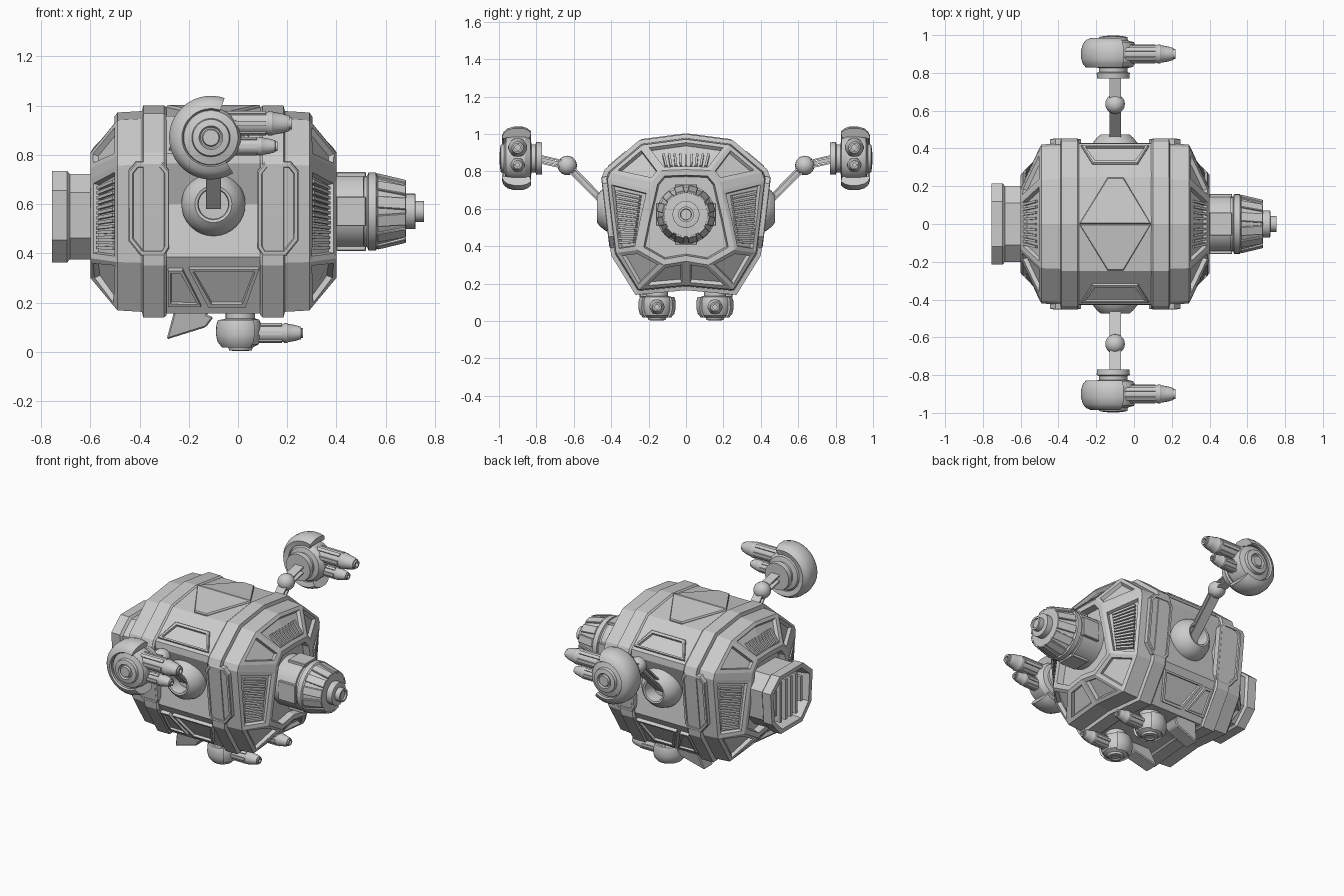
import bpy, bmesh
from math import sin, cos, radians, pi
from mathutils import Vector as V

if "Cube" in bpy.data.objects:
    bpy.data.objects.remove(bpy.data.objects["Cube"])

CX = -0.1                       # hull centre along x
MID = V((CX, 0, 0.57))


def finish(name, bm, mirror=False, smooth=False, bevel=0):
    bmesh.ops.remove_doubles(bm, verts=bm.verts, dist=1e-5)
    bmesh.ops.recalc_face_normals(bm, faces=bm.faces)
    me = bpy.data.meshes.new(name)
    bm.to_mesh(me)
    bm.free()
    ob = bpy.data.objects.new(name, me)
    bpy.context.collection.objects.link(ob)
    if bevel:
        m = ob.modifiers.new("bevel", 'BEVEL')
        m.width, m.segments, m.limit_method = bevel, 1, 'ANGLE'
    if mirror:
        m = ob.modifiers.new("mirror", 'MIRROR')
        m.use_axis = (False, True, False)
        m.use_mirror_merge = False
    if smooth:
        bpy.ops.object.select_all(action='DESELECT')
        ob.select_set(True)
        bpy.context.view_layer.objects.active = ob
        bpy.ops.object.shade_smooth_by_angle(angle=radians(28))
    return ob


def skin(bm, rings, closed=True, wrap=False, caps=True):
    vs = [[bm.verts.new(p) for p in r] for r in rings]
    n, grid = len(vs[0]), []
    for i in range(len(vs) if wrap else len(vs) - 1):
        a, b = vs[i], vs[(i + 1) % len(vs)]
        grid.append([bm.faces.new((a[j], a[(j + 1) % n], b[(j + 1) % n], b[j]))
                     for j in range(n if closed else n - 1)])
    ends = [bm.faces.new(vs[0]), bm.faces.new(vs[-1])] if caps and not wrap else []
    return grid, ends


def lathe(name, prof, axis, o, seg=32, arc=None, mirror=False):
    """prof: (radius, position along axis); arc makes a capped partial turn."""
    a0, a1 = arc or (0, 360)
    rings = []
    for k in range(seg + 1 if arc else seg):
        a = radians(a0 + (a1 - a0) * k / seg)
        c, s = cos(a), sin(a)
        rings.append([{'X': (h, o[1] + r * c, o[2] + r * s),
                       'Y': (o[0] + r * c, h, o[2] + r * s),
                       'Z': (o[0] + r * c, o[1] + r * s, h)}[axis] for r, h in prof])
    bm = bmesh.new()
    skin(bm, rings, closed=bool(arc), wrap=not arc)
    return finish(name, bm, mirror, True)


def struts(name, items, mirror=False, bevel=0):
    """Boxes from p to q with width w along 'side' and height h."""
    bm = bmesh.new()
    for p, q, side, w, h in items:
        p, q = V(p), V(q)
        d = (q - p).normalized()
        u = d.cross(V(side)).normalized()
        s = u.cross(d) * w / 2
        u = u * h / 2
        skin(bm, [[e + s + u, e - s + u, e - s - u, e + s - u] for e in (p, q)])
    return finish(name, bm, mirror, bevel=bevel)


def panel(name, pts, t=0.01, rim=0.015, sink=0.012, mirror=True):
    """Raised plate on the hull with an optional sunken centre."""
    pts = [V(p) for p in pts]
    n = (pts[1] - pts[0]).cross(pts[2] - pts[1]).normalized()
    c = sum(pts, V()) / len(pts)
    if n.dot(c - MID) < 0:
        n = -n
    bm = bmesh.new()
    top = [p + n * t + (c - p).normalized() * 0.006 for p in pts]
    _, ends = skin(bm, [[p - n * 0.03 for p in pts], pts, top])
    bmesh.ops.recalc_face_normals(bm, faces=bm.faces)
    if rim:
        bmesh.ops.inset_region(bm, faces=[ends[1]], thickness=rim)
        bmesh.ops.inset_region(bm, faces=[ends[1]], thickness=0.004, depth=-sink)
    return finish(name, bm, mirror)


# Hull cross-sections (half outlines, y and z, from top ridge to keel)
FULL = [(0, 1), (.25, .967), (.435, .81), (.45, .77), (.425, .55), (.40, .35), (.27, .14), (0, .165)]
CORE = [(0, .993), (.25, .957), (.425, .805), (.43, .765), (.365, .6), (.395, .385), (.262, .155), (0, .175)]
TIP = [(0, .81), (.13, .805), (.18, .745), (.19, .70), (.225, .55), (.26, .38), (.12, .30), (0, .32)]


def shrink(half, k):
    return [(y * k, .57 + (z - .57) * k) for y, z in half]


def ring(half, x):
    return [V((x, y, z)) for y, z in half] + [V((x, -y, z)) for y, z in half[-2:0:-1]]


def on(i, x, u):
    """Point on hull strip i at fraction u."""
    a, b = FULL[i], FULL[i + 1]
    return (x, a[0] + (b[0] - a[0]) * u, a[1] + (b[1] - a[1]) * u)


# Main hull with recessed chamfer panels and end recesses
B1, B2 = shrink(FULL, .935), shrink(FULL, .95)
bm = bmesh.new()
grid, ends = skin(bm, [ring(p, CX + h) for h, p in [
    (-.5, TIP), (-.39, B1), (-.28, B2), (-.279, CORE), (.279, CORE), (.28, B2), (.39, B1), (.5, TIP)]])
bmesh.ops.recalc_face_normals(bm, faces=bm.faces)
for strip in (grid[0], grid[-1]):
    for g in ([0, 13], [1], [12], [3, 4], [9, 10], [5], [8], [6], [7]):
        fs = [strip[j] for j in g]
        bmesh.ops.inset_region(bm, faces=fs, thickness=.022, use_even_offset=True)
        bmesh.ops.inset_region(bm, faces=fs, thickness=.006, depth=-.022, use_even_offset=True)
for f in ends:
    bmesh.ops.inset_region(bm, faces=[f], thickness=.03, use_even_offset=True)
    bmesh.ops.inset_region(bm, faces=[f], thickness=.008, depth=-.04, use_even_offset=True)
finish("hull", bm)

# Raised ribs around the hull
for e, n in ((-1, "rear"), (1, "front")):
    bm = bmesh.new()
    skin(bm, [ring(p, CX + e * h) for h, p in
              [(.19, shrink(FULL, .98)), (.2, FULL), (.285, FULL), (.29, shrink(FULL, .955))]])
    finish(n + "_rib", bm)

    # Louvres on the end chamfers
    X1, X0 = CX + e * .39, CX + e * .5
    P = lambda h, i, x: V((x - e * .012, h[i][0], h[i][1]))
    sl = []
    for k in range(13):
        t = .14 + .72 * k / 12
        a = P(B1, 3, X1).lerp(P(B1, 5, X1), t)
        b = P(TIP, 3, X0).lerp(P(TIP, 5, X0), t)
        sl.append((a.lerp(b, .2), a.lerp(b, .8), (0, 0, 1), .013, .022))
    struts(n + "_side_louvres", sl, True)
    sl = []
    for k in range(9):
        y = -.11 + .0275 * k
        a, b = V((X1, y * 1.15, .91)), V((X0, y * .9, .80))
        sl.append((a.lerp(b, .2), a.lerp(b, .8), (0, 1, 0), .012, .025))
    struts(n + "_top_louvres", sl)

    # Rounded side plates
    x0, x1 = CX + e * .18, CX + e * .345
    panel(n + "_side_plate", [on(3, x0 + e * .03, .0), on(3, x1 - e * .03, .0), on(3, x1, .16), on(4, x1, .5),
                              on(4, x1 - e * .05, .8), on(4, x0 + e * .02, .8), on(4, x0, .65), on(3, x0, .16)],
          .004, .014, .008)

# Surface plates: roof hexagon, shoulder and lower side
panel("roof_plate", [(-.29, 0, .998), (-.14, .245, .966), (-.055, .245, .966), (.09, 0, .998)], .006, 0)
panel("shoulder_panel", [on(1, -.22, .38), on(1, .02, .38), on(1, .08, .9), on(1, -.28, .9)], .004, .018, .014)
panel("lower_panel", [on(5, -.2, .08), on(5, .085, .08), on(5, .03, .82), on(5, -.12, .82)], .0, .014, .014)
panel("lower_panel_small", [on(5, -.285, .1), on(5, -.225, .1), on(5, -.15, .8), on(5, -.285, .8)], .0, .012, .012)

# Nose engine
Z = .57
lathe("engine", [(0, .33), (.155, .33), (.155, .51), (.145, .512), (.145, .525), (.158, .53), (.158, .56), (.148, .568),
                 (.118, .68), (.072, .682), (.072, .72), (.065, .722), (.042, .722), (.042, .755), (.03, .755),
                 (.028, .745), (0, .745)], 'X', (0, 0, Z))
fins, plates = [], []
for k in range(12):
    a = 2 * pi * (k + .5) / 12
    d, s = V((0, cos(a), sin(a))), (0, -sin(a), cos(a))
    fins.append((V((.565, 0, Z)) + d * .148, V((.682, 0, Z)) + d * .119, s, .05, .014))
    if k % 3 == 0:
        a -= pi / 12
        d, s = V((0, cos(a), sin(a))), (0, -sin(a), cos(a))
        plates.append((V((.40, 0, Z)) + d * .15, V((.52, 0, Z)) + d * .15, s, .12, .02))
struts("engine_fins", fins, bevel=.003)
struts("engine_plates", plates, bevel=.003)

# Rear exhaust box with slats
NOZ = [(0, .735), (.12, .735), (.215, .655), (.2, .455), (.11, .362), (0, .362)]
bm = bmesh.new()
skin(bm, [ring([(y * k, .55 + (z - .55) * k) for y, z in NOZ], x) for x, k in
          [(-.54, .93), (-.683, .93), (-.695, 1), (-.755, 1), (-.755, .86), (-.66, .8)]])
finish("exhaust", bm)
struts("exhaust_slats", [((-.70, y, .42 if abs(y) < .1 else .48), (-.70, y, .68 if abs(y) < .1 else .64),
                          (0, 1, 0), .02, .07) for y in (-.13, -.078, -.026, .026, .078, .13)])

# Arms: socket, twin rails, elbow
lathe("arm_socket", [(.115, .33), (.13, .36), (.13, .39), (.118, .43), (.095, .458), (.075, .475), (.064, .472),
                     (.06, .46), (.06, .39), (0, .39)], 'Y', (CX, 0, .6), mirror=True)
S, J, H = V((CX, .40, .595)), V((CX, .635, .832)), V((CX, .79, .868))
arms = []
for p, q, gap in ((S, J, .016), (J, H, .018)):
    u = (q - p).normalized().cross(V((1, 0, 0))) * gap
    for e in (1, -1):
        arms.append((p + u * e, q + u * e, (1, 0, 0), .06, .009))
    arms.append((p, q, (1, 0, 0), .02, .02))
struts("arm_rails", arms, True)
lathe("elbow", [(.052 * sin(pi * k / 10), CX - .052 * cos(pi * k / 10)) for k in range(11)], 'X', J, 24, mirror=True)


def barrel(name, x0, x1, y, z, r):
    """Gun barrel with a collar and a tapering muzzle."""
    L = x1 - x0
    lathe(name, [(0, x0), (r, x0), (r, x0 + L * .64), (r * 1.08, x0 + L * .66), (r * 1.08, x0 + L * .71),
                 (r, x0 + L * .73), (r * .88, x0 + L * .85), (r * .68, x0 + L * .96), (r * .55, x0 + L * .965),
                 (r * .55, x1), (r * .3, x1), (r * .3, x1 - .02), (0, x1 - .02)], 'X', (0, y, z), 16, mirror=True)
    rails = []
    for k in range(6):
        a = pi * k / 3
        d = V((0, cos(a), sin(a))) * r
        rails.append((V((x0, y, z)) + d, V((x0 + L * .62, y, z)) + d, (0, -sin(a), cos(a)), r * .45, r * .22))
    struts(name + "_rails", rails, True)


# Arm turrets
GO = (-.11, 0, .87)
lathe("turret_body", [(0, .77), (.085, .77), (.088, .80), (.075, .805), (.075, .825), (.105, .832), (.122, .86),
                      (.122, .93), (.11, .962), (.078, .972), (.074, .99), (.048, .995), (.042, .985), (.036, .985),
                      (.032, .998), (0, .998)], 'Y', GO, 40, mirror=True)
lathe("turret_armour", [(.115, .835), (.145, .828), (.162, .85), (.17, .875), (.17, .92), (.16, .955), (.142, .975),
                        (.118, .985), (.112, .975), (.118, .95)], 'Y', GO, 32, (71, 302), True)
barrel("upper_gun", -.06, .22, .90, .928, .046)
barrel("lower_gun", -.06, .16, .90, .835, .035)
struts("gun_mount", [((-.08, .9, .88), (.0, .9, .88), (0, 1, 0), .09, .14)], True, .01)

# Belly turrets
BO = (.01, .155, 0)
lathe("belly_turret", [(0, .19), (.06, .19), (.06, .135), (.076, .13), (.085, .11), (.085, .06), (.074, .03), (.05, .018),
                       (.046, .006), (.028, .003), (.024, .01), (0, .01)], 'Z', BO, mirror=True)
lathe("belly_armour", [(.08, .13), (.092, .128), (.098, .11), (.1, .07), (.093, .04), (.075, .018), (.068, .025),
                       (.08, .05)], 'Z', BO, 28, (55, 305), True)
barrel("belly_gun", .04, .265, .155, .076, .037)

# Belly fins
bm = bmesh.new()
OUT = [(-.25, .2), (-.12, .2), (-.125, .15), (-.1, .14), (-.13, .1), (-.29, .05)]
skin(bm, [[(x, y + (.2 - z) * -.25, z) for x, z in OUT] for y in (.17, .265)])
finish("belly_fin", bm, True, bevel=.006)
